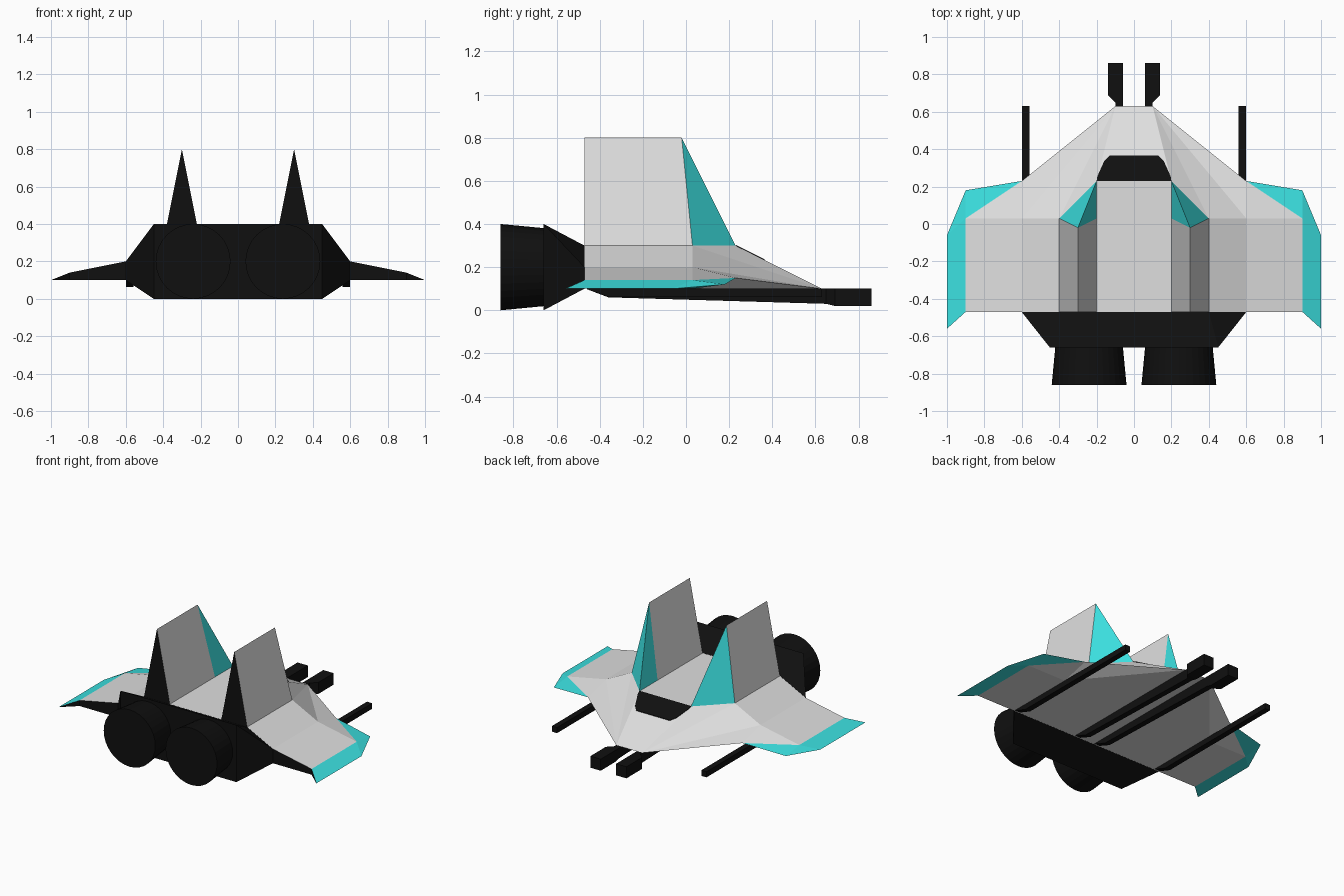
import bpy, bmesh, math
from mathutils import Vector

if "Cube" in bpy.data.objects:
    bpy.data.objects.remove(bpy.data.objects["Cube"])


def mat(name, rgb):
    m = bpy.data.materials.new(name)
    m.diffuse_color = (*rgb, 1)
    m.use_nodes = True
    m.node_tree.nodes["Principled BSDF"].inputs["Base Color"].default_value = m.diffuse_color
    return m


MATS = [mat("light_grey", (0.74, 0.74, 0.74)),
        mat("teal", (0.045, 0.76, 0.76)),
        mat("black", (0.005, 0.005, 0.005))]
GREY, TEAL, BLACK = range(3)


def build(name, faces, mirror=True):
    """faces: list of (colour, [points]); mirrored over x = 0 when asked."""
    bm = bmesh.new()
    for side in ((1, -1) if mirror else (1,)):
        for colour, pts in faces:
            vs = [bm.verts.new((p[0] * side, p[1], p[2])) for p in pts]
            bm.faces.new(vs).material_index = colour
    bmesh.ops.remove_doubles(bm, verts=bm.verts, dist=1e-5)
    bmesh.ops.recalc_face_normals(bm, faces=bm.faces)
    me = bpy.data.meshes.new(name)
    bm.to_mesh(me)
    bm.free()
    for m in MATS:
        me.materials.append(m)
    ob = bpy.data.objects.new(name, me)
    bpy.context.collection.objects.link(ob)
    return ob


def loft(sections, colour):
    """Skin between rings of equal length, with end caps."""
    faces = [(colour, sections[0]), (colour, sections[-1])]
    for a, b in zip(sections, sections[1:]):
        n = len(a)
        for i in range(n):
            j = (i + 1) % n
            quad = []
            for p in (a[i], a[j], b[j], b[i]):
                if p not in quad:
                    quad.append(p)
            faces.append((colour, quad))
    return faces


BACK, MID, EDGE, NOSE = -0.47, 0.03, 0.23, 0.63

# Key points of the right half of the hull
roof_b, roof_f = (0.2, BACK, 0.3), (0.2, EDGE, 0.3)
fin_b, fin_f, fin_i = (0.4, BACK, 0.3), (0.4, MID, 0.3), (0.2, MID, 0.3)
sh_b, sh_f = (0.6, BACK, 0.2), (0.6, MID, 0.2)
wing_b, wing_f = (0.9, BACK, 0.14), (0.9, MID, 0.14)
lead, tip_f = (0.6, EDGE, 0.15), (0.9, 0.18, 0.12)
tip_m, tip_b = (1.0, -0.06, 0.1), (1.0, -0.56, 0.1)
nose, nose_c = (0.1, NOSE, 0.1), (0, NOSE, 0.1)
under_b, under_f, under_m = (0.9, BACK, 0.1), (0.9, MID, 0.1), (0.6, MID, 0.1)
mid_b, mid_f, low_c = (0, BACK, 0.3), (0, EDGE, 0.3), (0, BACK, 0.1)

# Hull with wings
build("hull", [
    (GREY, [mid_b, roof_b, roof_f, mid_f]),
    (GREY, [mid_f, roof_f, nose, nose_c]),
    (GREY, [roof_f, fin_f, nose]),
    (GREY, [fin_f, sh_f, nose]),
    (GREY, [sh_f, lead, nose]),
    (GREY, [fin_b, sh_b, sh_f, fin_f]),
    (GREY, [sh_b, wing_b, wing_f, sh_f]),
    (GREY, [sh_f, wing_f, lead]),
    # wing tips
    (TEAL, [lead, wing_f, tip_f]),
    (TEAL, [wing_f, tip_m, tip_f]),
    (TEAL, [wing_f, wing_b, tip_b, tip_m]),
    (TEAL, [under_f, under_b, tip_b, tip_m]),
    (TEAL, [under_f, tip_m, tip_f]),
    (TEAL, [under_f, tip_f, lead]),
    # underside
    (GREY, [under_m, under_f, lead]),
    (GREY, [under_m, lead, nose]),
    (GREY, [low_c, under_b, under_f, under_m, nose, nose_c]),
    # rear faces
    (BLACK, [wing_b, under_b, tip_b]),
    (BLACK, [mid_b, roof_b, fin_b, sh_b, wing_b, under_b, low_c]),
    # covered roof strip under each fin
    (GREY, [roof_b, fin_b, fin_f, roof_f]),
])

# Tail fins
top_b, top_f = (0.3, BACK, 0.8), (0.3, -0.02, 0.8)
build("tail_fins", [
    (GREY, [fin_b, fin_f, top_f, top_b]),
    (GREY, [roof_b, fin_i, top_f, top_b]),
    (TEAL, [fin_f, roof_f, top_f]),
    (TEAL, [fin_i, roof_f, top_f]),
    (BLACK, [roof_b, fin_b, top_b]),
])

# Cockpit window: thin plate on the nose slope
outline = [(0.2, 0.231), (0.196, 0.255), (0.16, 0.335), (0.13, 0.365)]
outline += [(-x, y) for x, y in reversed(outline)]
slope = lambda y: 0.3 - (y - EDGE) * 0.5
build("cockpit_window", loft([[(x, y, slope(y) + h) for x, y in outline]
                              for h in (-0.002, 0.004)], BLACK), mirror=False)

# Engine block flaring behind the hull
half_a = [(0.6, 0.1), (0.6, 0.2), (0.4, 0.3)]
half_b = [(0.45, 0.0), (0.45, 0.4), (0.45, 0.4)]


def ring(half, y):
    return [(x, y, z) for x, z in half] + [(-x, y, z) for x, z in reversed(half)]


a, b = ring(half_a, BACK - 0.001), ring(half_b, -0.66)
faces = loft([a, b], BLACK)
faces[1] = (BLACK, [b[0], b[1], b[4], b[5]])
build("engine_block", faces, mirror=False)


# Engine nozzles
def circle(r, y, n=32):
    return [(0.24 + r * math.cos(2 * math.pi * i / n), y,
             0.2 + r * math.sin(2 * math.pi * i / n)) for i in range(n)]


build("engine_nozzles", loft([circle(0.18, -0.65), circle(0.2, -0.86)], BLACK))


# Guns: stations are (y, x0, x1, z_low)
def gun(name, stations):
    build(name, loft([[(x0, y, z), (x1, y, z), (x1, y, 0.101), (x0, y, 0.101)]
                      for y, x0, x1, z in stations], BLACK))


gun("centre_guns", [(-0.46, 0.06, 0.1, 0.098), (-0.36, 0.06, 0.1, 0.06),
                    (0.65, 0.06, 0.1, 0.03), (0.69, 0.06, 0.14, 0.02),
                    (0.86, 0.06, 0.14, 0.02)])
gun("side_guns", [(-0.46, 0.56, 0.6, 0.098), (-0.36, 0.56, 0.6, 0.062),
                  (NOSE, 0.56, 0.6, 0.062)])
